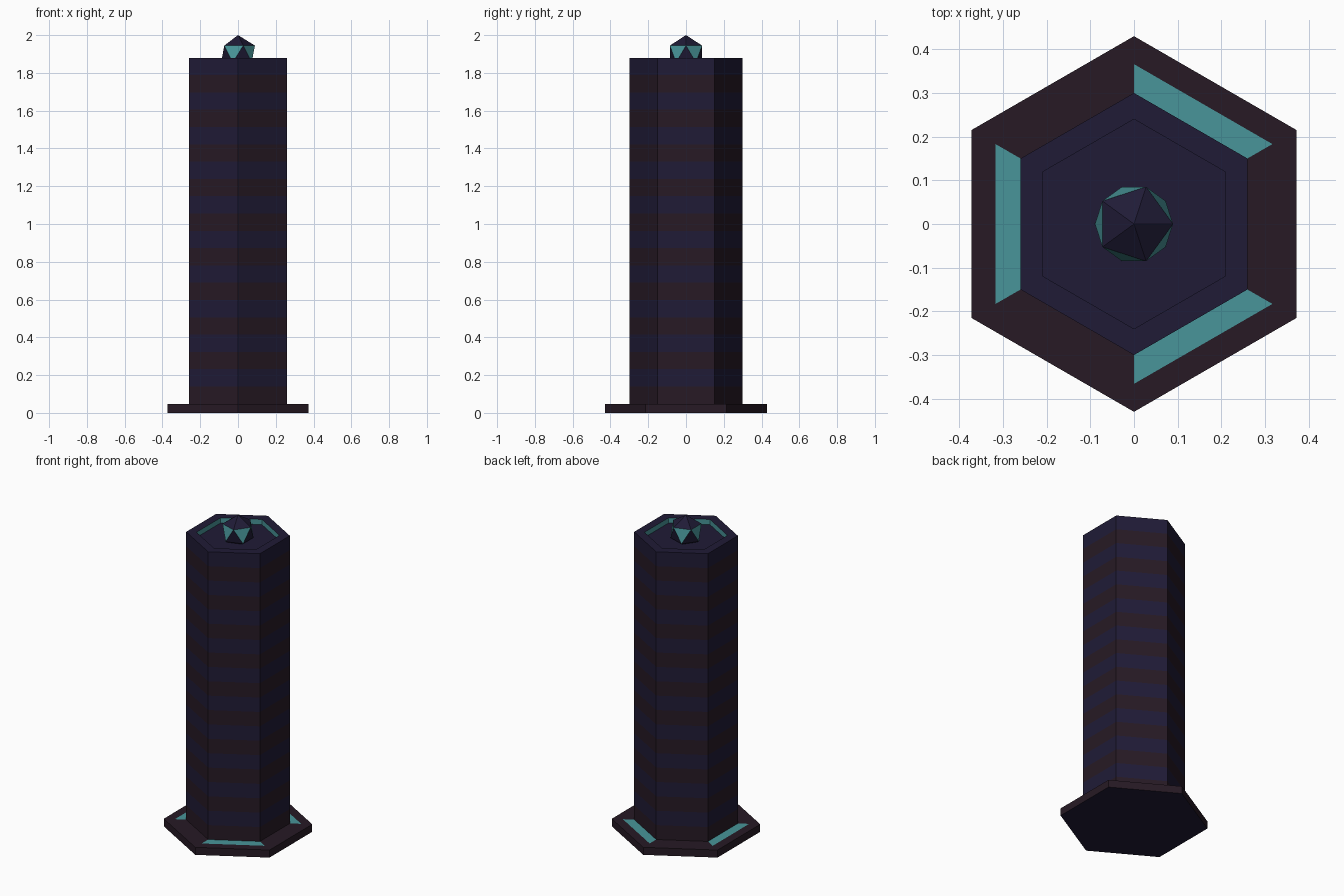
import bpy, bmesh
from math import cos, sin, radians

if "Cube" in bpy.data.objects:
    bpy.data.objects.remove(bpy.data.objects["Cube"])


def material(name, rgb):
    m = bpy.data.materials.new(name)
    m.diffuse_color = (*rgb, 1)
    m.use_nodes = True
    m.node_tree.nodes["Principled BSDF"].inputs["Base Color"].default_value = m.diffuse_color
    return m


MATS = [material("navy", (0.014, 0.011, 0.037)),
        material("dark_plum", (0.020, 0.010, 0.018)),
        material("teal", (0.065, 0.30, 0.32))]
NAVY, PLUM, TEAL = range(3)


def finish(bm, name):
    me = bpy.data.meshes.new(name)
    bmesh.ops.recalc_face_normals(bm, faces=bm.faces)
    bm.to_mesh(me)
    bm.free()
    for m in MATS:
        me.materials.append(m)
    ob = bpy.data.objects.new(name, me)
    bpy.context.collection.objects.link(ob)
    return ob


def hex_stack(name, profile, color, bottom=NAVY, top=NAVY):
    """Hexagonal rings through (radius, z) points; color(step, side) picks the material."""
    bm = bmesh.new()
    rings = [[bm.verts.new((r * cos(radians(30 + 60 * k)), r * sin(radians(30 + 60 * k)), z))
              for k in range(6)] for r, z in profile]
    for i, (a, b) in enumerate(zip(rings, rings[1:])):
        for k in range(6):
            j = (k + 1) % 6
            bm.faces.new((a[k], a[j], b[j], b[k])).material_index = color(i, k)
    bm.faces.new(rings[0][::-1]).material_index = bottom
    bm.faces.new(rings[-1]).material_index = top
    return finish(bm, name)


BASE_Z, TOP_Z, BANDS = 0.048, 1.88, 20

# Base plate with inlaid strips on every other side
hex_stack("base_plate",
          [(0.43, 0), (0.43, BASE_Z), (0.366, BASE_Z), (0.30, BASE_Z)],
          lambda i, k: TEAL if i == 2 and k % 2 == 0 else PLUM)

# Banded column with a shallow glowing recess in the top
step = (TOP_Z - BASE_Z) / BANDS
bands = [(0.30, BASE_Z + step * i) for i in range(BANDS + 1)]


def column_color(i, k):
    if i < BANDS:
        return NAVY if i % 2 else PLUM
    return NAVY if i == BANDS else TEAL


hex_stack("column", bands + [(0.24, TOP_Z), (0.24, TOP_Z - 0.033)], column_color)

# Faceted gem set in the recess
bm = bmesh.new()
bmesh.ops.create_icosphere(bm, subdivisions=1, radius=0.1)
bm.normal_update()
for f in bm.faces:
    f.material_index = TEAL if 0 < f.normal.z < 0.5 else NAVY
gem = finish(bm, "gem")
gem.location.z = 1.9
